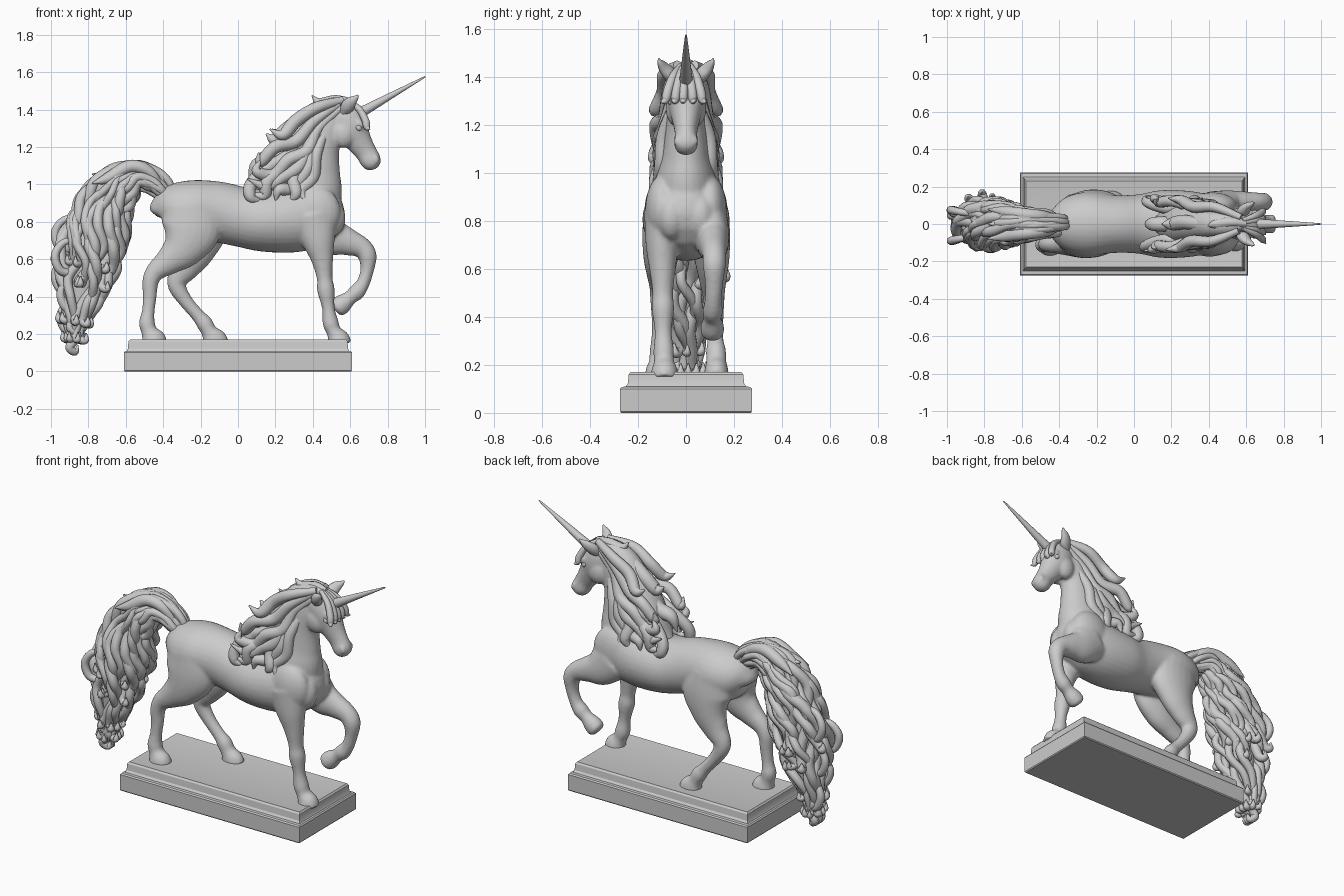
import bpy, bmesh, math, random
from mathutils import Vector, Matrix

random.seed(4)
Y = Vector((0, 1, 0))


def spline(ctrl, n=6):
    """Smooth curve through control tuples of any length."""
    p = [Vector(c) for c in ctrl]
    q = [2 * p[0] - p[1]] + p + [2 * p[-1] - p[-2]]
    out = []
    for i in range(1, len(q) - 2):
        a, b, c, d = q[i - 1:i + 3]
        for k in range(n):
            t = k / n
            out.append(0.5 * (2 * b + (c - a) * t + (2 * a - 5 * b + 4 * c - d) * t * t
                              + (3 * b - a - 3 * c + d) * t ** 3))
    return out + [p[-1]]


def frames(ctrl, n):
    """Position, in-plane normal, side axis and the two half widths along a path."""
    s = spline(ctrl, n)
    pos = [Vector(v[:3]) for v in s]
    for i, v in enumerate(s):
        t = (pos[min(i + 1, len(s) - 1)] - pos[max(i - 1, 0)]).normalized()
        side = (Y - t * t.y).normalized()
        yield pos[i], t.cross(side), side, max(v[3], .003), max(v[4], .003)


def loft(bm, ctrl, n=6, seg=20):
    """Elliptical tube through (x, y, z, in-plane half, sideways half)."""
    rings = []
    for p, nrm, side, a, b in frames(ctrl, n):
        rings.append([bm.verts.new(p + nrm * a * math.cos(k * math.tau / seg)
                                   + side * b * math.sin(k * math.tau / seg)) for k in range(seg)])
    for r, s in zip(rings, rings[1:]):
        for k in range(seg):
            bm.faces.new((r[k], r[k - 1], s[k - 1], s[k]))
    bm.faces.new(rings[0])
    bm.faces.new(rings[-1][::-1])


def ball(bm, loc, size, rot=0):
    m = Matrix.Translation(loc) @ Matrix.Rotation(rot, 4, 'Y') @ Matrix.Diagonal((*size, 1))
    bmesh.ops.create_uvsphere(bm, u_segments=20, v_segments=12, radius=1, matrix=m)


def finish(name, bm, angle=60):
    bmesh.ops.recalc_face_normals(bm, faces=bm.faces)
    me = bpy.data.meshes.new(name)
    bm.to_mesh(me)
    bm.free()
    ob = bpy.data.objects.new(name, me)
    bpy.context.collection.objects.link(ob)
    bpy.ops.object.select_all(action='DESELECT')
    ob.select_set(True)
    bpy.context.view_layer.objects.active = ob
    bpy.ops.object.shade_smooth_by_angle(angle=math.radians(angle))
    return ob


def lock(bm, pts, r, flat=1.0):
    """Hair strand: full in the middle, pointed at the tip."""
    m = len(pts) - 1
    loft(bm, [(*p, r * w, r * w * flat) for i, p in enumerate(pts)
              for w in [.1 if i == m else .65 + .45 * math.sin(math.pi * i / m)]], 6, 10)


# Stepped plinth
bm = bmesh.new()
prev = None
for hx, hy, z in [(.605, .27, 0), (.61, .275, .006), (.61, .275, .1), (.604, .269, .108), (.594, .252, .11),
                  (.588, .243, .122), (.586, .239, .16), (.578, .231, .17), (.568, .222, .168)]:
    ring = [bm.verts.new((sx * hx, sy * hy, z)) for sx, sy in ((-1, -1), (1, -1), (1, 1), (-1, 1))]
    if prev:
        for k in range(4):
            bm.faces.new((prev[k - 1], prev[k], ring[k], ring[k - 1]))
    else:
        bm.faces.new(ring[::-1])
    prev = ring
bm.faces.new(prev)
finish("plinth", bm, 25)

# Body: torso, neck, head and legs fused by a voxel remesh
bm = bmesh.new()
torso = [(-.435, .84, .82, .03), (-.42, .93, .76, .09), (-.36, .995, .72, .145), (-.25, 1.022, .70, .172),
         (-.11, 1.015, .69, .155), (.02, .985, .665, .158), (.14, .975, .64, .18), (.28, .99, .635, .178),
         (.41, 1.01, .66, .155), (.50, .98, .70, .12), (.55, .92, .76, .075), (.57, .86, .82, .02)]
loft(bm, [(x, 0, (t + b) / 2, (t - b) / 2, w) for x, t, b, w in torso], 6, 32)
loft(bm, [(.35, 0, .88, .2, .14), (.385, 0, .98, .175, .125), (.405, 0, 1.08, .145, .1), (.435, 0, 1.2, .11, .085),
          (.475, 0, 1.31, .095, .075), (.53, 0, 1.41, .06, .055)], 6, 28)
loft(bm, [(.54, 0, 1.445, .03, .03), (.565, 0, 1.38, .09, .068), (.6, 0, 1.305, .095, .078),
          (.645, 0, 1.23, .072, .06), (.685, 0, 1.17, .058, .047), (.71, 0, 1.125, .056, .05),
          (.722, 0, 1.095, .042, .04), (.728, 0, 1.08, .015, .015)], 6, 28)

fore_down = [(.40, -.1, .84, .13, .075), (.43, -.1, .7, .09, .068), (.45, -.098, .6, .06, .055),
             (.463, -.097, .5, .042, .043), (.47, -.096, .435, .047, .047), (.483, -.095, .34, .034, .036),
             (.495, -.093, .26, .043, .043), (.512, -.092, .215, .04, .042), (.535, -.09, .175, .06, .055),
             (.545, -.09, .14, .064, .058)]
fore_up = [(.42, .1, .8, .13, .075), (.5, .11, .725, .105, .07), (.58, .115, .695, .076, .06),
           (.66, .118, .662, .056, .05), (.692, .118, .615, .05, .048), (.69, .117, .54, .036, .038),
           (.668, .114, .47, .036, .036), (.635, .112, .425, .044, .042), (.6, .11, .395, .038, .038),
           (.56, .11, .362, .052, .048), (.53, .11, .338, .05, .048), (.518, .11, .328, .03, .03)]
hind_back = [(-.25, -.09, .88, .15, .08), (-.25, -.1, .76, .16, .082), (-.295, -.105, .66, .115, .074),
             (-.37, -.108, .59, .076, .058), (-.44, -.108, .535, .053, .046), (-.468, -.108, .48, .044, .042),
             (-.472, -.108, .4, .037, .036), (-.48, -.11, .32, .034, .034), (-.487, -.11, .26, .043, .042),
             (-.475, -.112, .215, .043, .042), (-.455, -.114, .175, .066, .055), (-.445, -.114, .14, .07, .058)]
hind_front = [(-.24, .09, .88, .15, .08), (-.215, .1, .76, .16, .084), (-.235, .108, .65, .115, .074),
              (-.28, .112, .56, .08, .058), (-.325, .115, .49, .055, .046), (-.32, .117, .44, .046, .042),
              (-.275, .12, .37, .037, .036), (-.215, .123, .3, .036, .034), (-.18, .125, .258, .044, .042),
              (-.155, .126, .215, .043, .042), (-.13, .127, .175, .066, .05), (-.115, .127, .14, .07, .052)]
for leg in (fore_down, fore_up, hind_back, hind_front):
    loft(bm, leg, 6, 22)
for s in (-1, 1):
    ball(bm, (.42, s * .1, .85), (.13, .07, .14))                 # shoulder
    ball(bm, (.5, s * .06, .82), (.075, .065, .1))                # breast
    ball(bm, (.565, s * .04, 1.27), (.065, .045, .075))           # cheek
    ball(bm, (.65, s * .055, 1.325), (.035, .022, .02), .9)       # brow
    ball(bm, (.738, s * .033, 1.135), (.018, .018, .026), -.4)    # nostril
body = finish("body", bm)
mod = body.modifiers.new("fuse", 'REMESH')
mod.mode, mod.voxel_size, mod.use_smooth_shade = 'VOXEL', .009, True
mod = body.modifiers.new("soften", 'SMOOTH')
mod.factor, mod.iterations = .5, 6

# Eyes and ears
bm = bmesh.new()
for s in (-1, 1):
    ball(bm, (.645, s * .066, 1.302), (.018, .012, .014), .7)
finish("eyes", bm)
bm = bmesh.new()
for s in (-1, 1):
    loft(bm, [(.565, s * .045, 1.385, .025, .024), (.585, s * .07, 1.415, .036, .028),
              (.605, s * .093, 1.44, .03, .022), (.63, s * .108, 1.462, .015, .012),
              (.643, s * .114, 1.478, .003, .003)], 5, 14)
finish("ears", bm)

# Horn
bm = bmesh.new()
loft(bm, [(.61, 0, 1.358, .031, .031), (.66, 0, 1.386, .028, .028), (.83, 0, 1.481, .016, .016),
          (.985, 0, 1.567, .005, .005), (1, 0, 1.575, .002, .002)], 6, 18)
finish("horn", bm)

# Forelock
bm = bmesh.new()
for y in (-.075, -.04, -.01, .025, .06):
    lock(bm, [(.58, y * .3, 1.45), (.645, y * .7, 1.405), (.68, y, 1.345), (.69, y * 1.15, 1.305),
              (.705, y * 1.4, 1.295)], .018)
finish("forelock", bm)

# Mane: crest core plus wavy locks falling on both sides
bm = bmesh.new()
loft(bm, [(.58, 0, 1.44, .02, .03), (.5, 0, 1.425, .04, .055), (.41, 0, 1.37, .065, .07), (.33, 0, 1.25, .085, .09),
          (.26, 0, 1.12, .095, .105), (.18, 0, 1.02, .065, .09), (.11, 0, .96, .02, .03)])
locks = [
    [(.56, 1.45), (.42, 1.41), (.31, 1.34), (.24, 1.265), (.17, 1.295)],
    [(.54, 1.43), (.41, 1.34), (.31, 1.23), (.2, 1.2), (.12, 1.12), (.11, 1.17)],
    [(.55, 1.41), (.43, 1.3), (.37, 1.18), (.27, 1.13), (.19, 1.05), (.1, 1.07), (.12, 1.13)],
    [(.5, 1.39), (.4, 1.25), (.33, 1.1), (.24, 1.04), (.15, .99), (.05, 1.03)],
    [(.5, 1.37), (.4, 1.2), (.37, 1.08), (.29, .98), (.22, .97), (.2, .91)],
    [(.49, 1.34), (.42, 1.17), (.4, 1.04), (.34, .97), (.36, .91)],
    [(.36, 1.25), (.24, 1.14), (.16, 1.09), (.07, 1.0), (.07, .93), (.13, .91)],
    [(.4, 1.32), (.3, 1.2), (.24, 1.08), (.16, 1.02), (.14, .94), (.07, .95)],
    [(.42, 1.28), (.36, 1.14), (.3, 1.03), (.31, .95), (.27, .9)]]
for s in (-1, 1):
    for i, pts in enumerate(locks):
        m = len(pts) - 1
        lock(bm, [(x + (s > 0) * .012, s * (.035 + .1 * (k / m) ** .55 + .012 * math.sin(2.3 * k + i)), z)
                  for k, (x, z) in enumerate(pts)], .032, .9)
lock(bm, [(.6, 0, 1.445), (.52, .01, 1.45), (.44, 0, 1.435), (.395, -.01, 1.475)], .026)
lock(bm, [(.5, 0, 1.43), (.37, 0, 1.37), (.27, .01, 1.3), (.2, 0, 1.24), (.15, 0, 1.27)], .036)
lock(bm, [(.4, 0, 1.34), (.28, 0, 1.23), (.19, 0, 1.13), (.1, 0, 1.1), (.06, 0, 1.02)], .038)
finish("mane", bm)

# Tail: solid core with wavy strands wrapped around it
path = [(-.37, 0, .93, .035, .04), (-.43, 0, 1.0, .055, .055), (-.54, 0, 1.045, .065, .065),
        (-.64, 0, .98, .1, .08), (-.71, 0, .87, .125, .095), (-.765, 0, .73, .14, .105),
        (-.8, 0, .58, .14, .11), (-.83, 0, .43, .1, .09), (-.865, 0, .28, .05, .06), (-.88, 0, .14, .02, .03)]
bm = bmesh.new()
loft(bm, [(x, y, z, a * .82, b * .82) for x, y, z, a, b in path])
guide = list(frames(path, 3))
for i in range(34):
    th, ph, start = i * 2.4, random.uniform(0, 6.28), random.choice((0, 2, 4, 6))
    end = random.choice((18, 21, 24, 26, 27))
    pts = []
    for k in range(start, end + 1, 2):
        p, nrm, side, a, b = guide[k]
        g = min(1, k / 12)
        c = th + .35 * g * math.sin(k * .75 + ph)
        w = 1 + .22 * g * math.sin(k * .85 + ph) - (.35 if k == start else 0)
        pts.append(p + nrm * a * w * math.cos(c) + side * b * w * math.sin(c))
    out = nrm * math.cos(th) + side * math.sin(th)
    pts += [pts[-1] + out * .035 + Vector((0, 0, -.015)), pts[-1] + out * .04 + Vector((0, 0, .025))]
    lock(bm, pts, random.uniform(.02, .03))
# Loose rear curls and the upper tuft
for z, y in ((.72, .05), (.6, -.06), (.5, .03), (.4, -.03), (.28, .03)):
    x = -.9 if z > .45 else -.87
    lock(bm, [(x + .06, y, z + .1), (x - .03, y * 1.3, z + .09), (x - .078, y * 1.5, z + .02),
              (x - .05, y * 1.4, z - .06), (x + .02, y, z - .07), (x + .03, y, z - .02)], .021)
for s in (-1, 0, 1):
    lock(bm, [(-.41, s * .02, .98), (-.48, s * .04, 1.07), (-.58, s * .05, 1.095), (-.69, s * .065, 1.045 + .01 * s),
              (-.78, s * .08, 1.055 - .05 * abs(s))], .032)
for y in (-.03, .0, .035):
    lock(bm, [(-.86, y, .32), (-.9, y * 1.4, .24), (-.86, y, .19), (-.9, y, .13), (-.87, y * .5, .105),
              (-.855, y * .5, .14)], .022)
finish("tail", bm)
